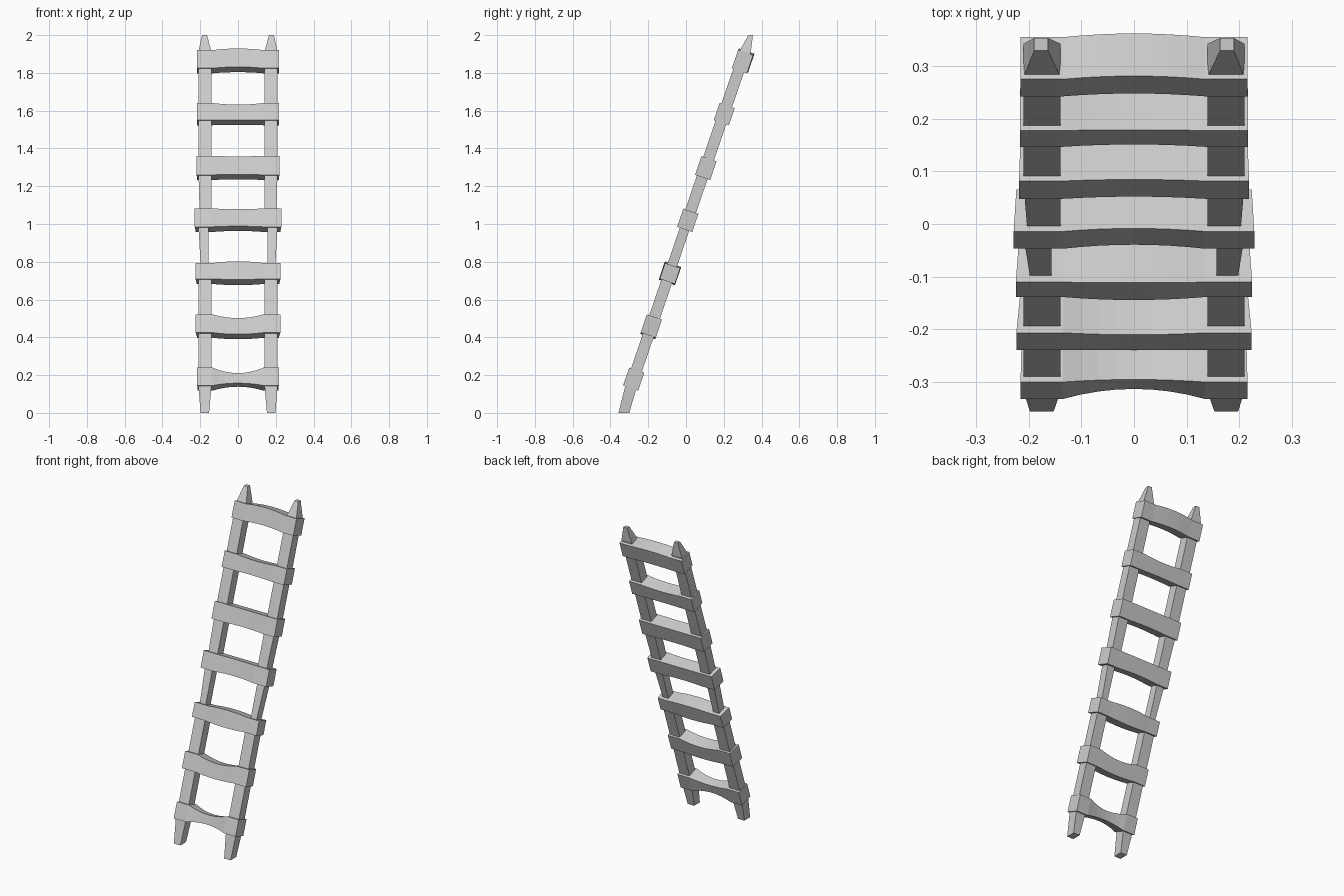
import bpy, math
from mathutils import Vector

if "Cube" in bpy.data.objects:
    bpy.data.objects.remove(bpy.data.objects["Cube"])

LEAN = math.atan(0.341)
UP = Vector((0, math.sin(LEAN), math.cos(LEAN)))      # along the ladder
BACK = Vector((0, math.cos(LEAN), -math.sin(LEAN)))   # through the ladder


def loft(name, rings):
    """Closed four-sided tube through a list of rings."""
    verts = [v for r in rings for v in r]
    n = len(rings)
    faces = [(3, 2, 1, 0), tuple(4 * (n - 1) + i for i in range(4))]
    for k in range(n - 1):
        for i in range(4):
            j = (i + 1) % 4
            faces.append((4 * k + i, 4 * k + j, 4 * k + 4 + j, 4 * k + 4 + i))
    mesh = bpy.data.meshes.new(name)
    mesh.from_pydata(verts, [], faces)
    ob = bpy.data.objects.new(name, mesh)
    bpy.context.collection.objects.link(ob)
    return ob


# Side rails: leaning posts with tapered feet, worn middle and pointed tips
def rail_ring(z, x0, x1, y0=None, y1=None, thin=0):
    front = 0.341 * (z - 1) - 0.03
    y0 = front + thin if y0 is None else y0
    y1 = front + 0.063 - thin if y1 is None else y1
    return [(x0, y0, z), (x1, y0, z), (x1, y1, z), (x0, y1, z)]


rails = loft("side_rails", [
    rail_ring(0, 0.153, 0.198, -0.357, -0.300),
    rail_ring(0.15, 0.14, 0.21),
    rail_ring(0.72, 0.14, 0.21),
    rail_ring(0.75, 0.157, 0.196, thin=0.004),
    rail_ring(0.98, 0.157, 0.209, thin=0.004),
    rail_ring(1.02, 0.14, 0.202),
    rail_ring(1.30, 0.14, 0.21),
    rail_ring(1.91, 0.14, 0.21),
    rail_ring(2.0, 0.164, 0.190, 0.330, 0.354),
])
mir = rails.modifiers.new("mirror", 'MIRROR')
mir.use_axis[0] = True


# Rungs: planks bowed between the rails
def rung(name, y, z, height, half, half_back, top, bottom, front, back):
    depth = 0.0845
    inner = 0.135
    ts = [-1 + i / 4 for i in range(9)]
    stations = [(-1, 0)] + [(t * inner, 1 - t * t) for t in ts] + [(1, 0)]
    rings = []
    for x, bow in stations:
        xf, xb = (x * half, x * half_back) if abs(x) == 1 else (x, x)
        lo = UP * (bottom * bow)
        hi = UP * (height + top * bow)
        f = BACK * (front * bow)
        b = BACK * (depth + back * bow)
        rings.append([Vector((xf, y, z)) + lo + f, Vector((xb, y, z)) + lo + b,
                      Vector((xb, y, z)) + hi + b, Vector((xf, y, z)) + hi + f])
    loft(name, rings)


# front-bottom y, z, height, half widths, then mid bows: top, bottom, front, back
RUNGS = [
    (-0.333, 0.145, 0.100, 0.216, 0.214, -0.026, 0.018, 0.014, -0.012),
    (-0.240, 0.425, 0.102, 0.224, 0.216, -0.020, -0.008, 0.003, 0.0),
    (-0.139, 0.710, 0.088, 0.225, 0.219, 0.008, -0.006, -0.004, 0.003),
    (-0.047, 0.985, 0.102, 0.229, 0.224, 0.0, 0.006, 0.006, 0.0),
    (0.048, 1.260, 0.105, 0.219, 0.216, 0.0, 0.004, 0.003, 0.0),
    (0.147, 1.550, 0.096, 0.217, 0.217, -0.008, 0.002, 0.004, 0.0),
    (0.243, 1.825, 0.101, 0.216, 0.216, 0.010, 0.008, 0.003, 0.004),
]
for i, r in enumerate(RUNGS, 1):
    rung(f"rung_{i}", *r)

# Consistent outward normals
import bmesh
for ob in bpy.context.collection.objects:
    bm = bmesh.new()
    bm.from_mesh(ob.data)
    bmesh.ops.recalc_face_normals(bm, faces=bm.faces)
    bm.to_mesh(ob.data)
    bm.free()
